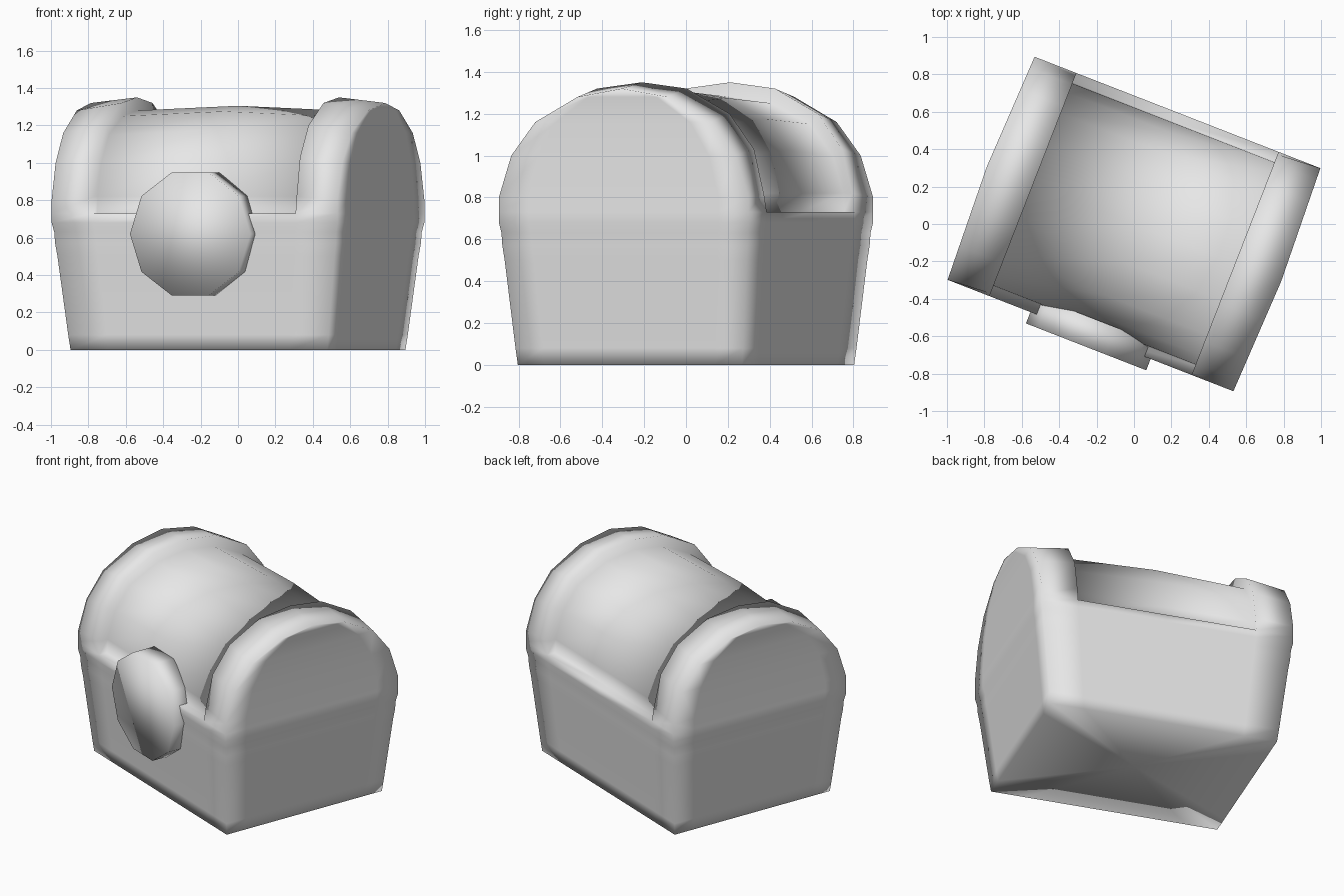
import bpy, bmesh, math

cube = bpy.data.objects.get("Cube")
if cube:
    bpy.data.objects.remove(cube, do_unlink=True)

TURN = math.radians(-21.3)
grey = bpy.data.materials.new("plain_grey")
grey.use_nodes = True
grey.diffuse_color = (0.8, 0.8, 0.8, 1)
grey.node_tree.nodes["Principled BSDF"].inputs["Base Color"].default_value = (0.8, 0.8, 0.8, 1)


def finish(bm, name):
    bmesh.ops.remove_doubles(bm, verts=bm.verts, dist=0.0005)
    bmesh.ops.recalc_face_normals(bm, faces=bm.faces)
    mesh = bpy.data.meshes.new(name)
    bm.to_mesh(mesh)
    bm.free()
    mesh.materials.append(grey)
    for p in mesh.polygons:
        p.use_smooth = True
    ob = bpy.data.objects.new(name, mesh)
    ob.rotation_euler.z = TURN
    bpy.context.collection.objects.link(ob)
    return ob


def bridge(bm, a, b):
    for i in range(len(a) - 1):
        bm.faces.new((a[i], a[i + 1], b[i + 1], b[i]))


# Half profiles as (depth, height): tapered box, then three lid arches
WIDE = 0.64
box = [(.575, 0), (.583, .08), (.62, .5), (.628, .57), (.631, .63), (.64, .68), (.64, .73)]
end_arch = [(.64, .73), (.64, .8), (.575, 1), (.45, 1.16), (.23, 1.28), (0, 1.32)]
rib_arch = [(.64, .73), (.625, .82), (.575, 1.03), (.45, 1.2), (.23, 1.32), (0, 1.35)]
panel_arch = [(.585, .73), (.58, .82), (.525, 1), (.41, 1.15), (.21, 1.25), (0, 1.28)]
crown_arch = [(y, z + .025 * (z > .9)) for y, z in panel_arch]

sections = [(-.82, end_arch), (-.58, rib_arch), (-.58, panel_arch), (0, crown_arch),
            (.58, panel_arch), (.58, rib_arch), (.82, end_arch)]


def place(x, y, z):
    # The box narrows toward its foot; the lid ends bulge a little
    if z < .7:
        x *= y / WIDE
    elif abs(x) > .8:
        x *= 1 + .03 * (1 - y / WIDE)
    return x


# Chest: loft the sections from side to side
bm = bmesh.new()
rows = []
for x, arch in sections:
    half = box + arch
    pts = [(-y, z) for y, z in half] + [(y, z) for y, z in reversed(half)]
    rows.append([bm.verts.new((place(x, abs(y), z), y, z)) for y, z in pts])
for a, b in zip(rows, rows[1:]):
    bridge(bm, a, b)

# Chest ends: columns with a border around a flat panel
for side in (-.82, .82):
    cols = [[bm.verts.new((place(side, y, z), y * k, z)) for y, z in box + end_arch]
            for k in (-1, -.76, .76, 1)]
    for a, b in zip(cols, cols[1:]):
        bridge(bm, a, b)
bmesh.ops.remove_doubles(bm, verts=bm.verts, dist=0.0005)

# Chest underside: fan around the middle
rim = [e for e in bm.edges if e.is_boundary and all(v.co.z < .001 for v in e.verts)]
middle = bm.verts.new((0, 0, 0))
for e in rim:
    bm.faces.new((e.verts[0], e.verts[1], middle))
finish(bm, "chest")

# Lock plate: ten-sided disc on the front
bm = bmesh.new()
rings = []
for y in (-.55, -.705):
    rings.append([bm.verts.new((.345 * math.cos(math.tau * i / 10), y,
                                .62 + .345 * math.sin(math.tau * i / 10))) for i in range(10)])
bridge(bm, rings[0] + rings[0][:1], rings[1] + rings[1][:1])
for ring in rings:
    bm.faces.new(ring)
front = [f for f in bm.faces if all(v.co.y < -.7 for v in f.verts)]
bmesh.ops.inset_region(bm, faces=front, thickness=.06)
finish(bm, "lock_plate")
